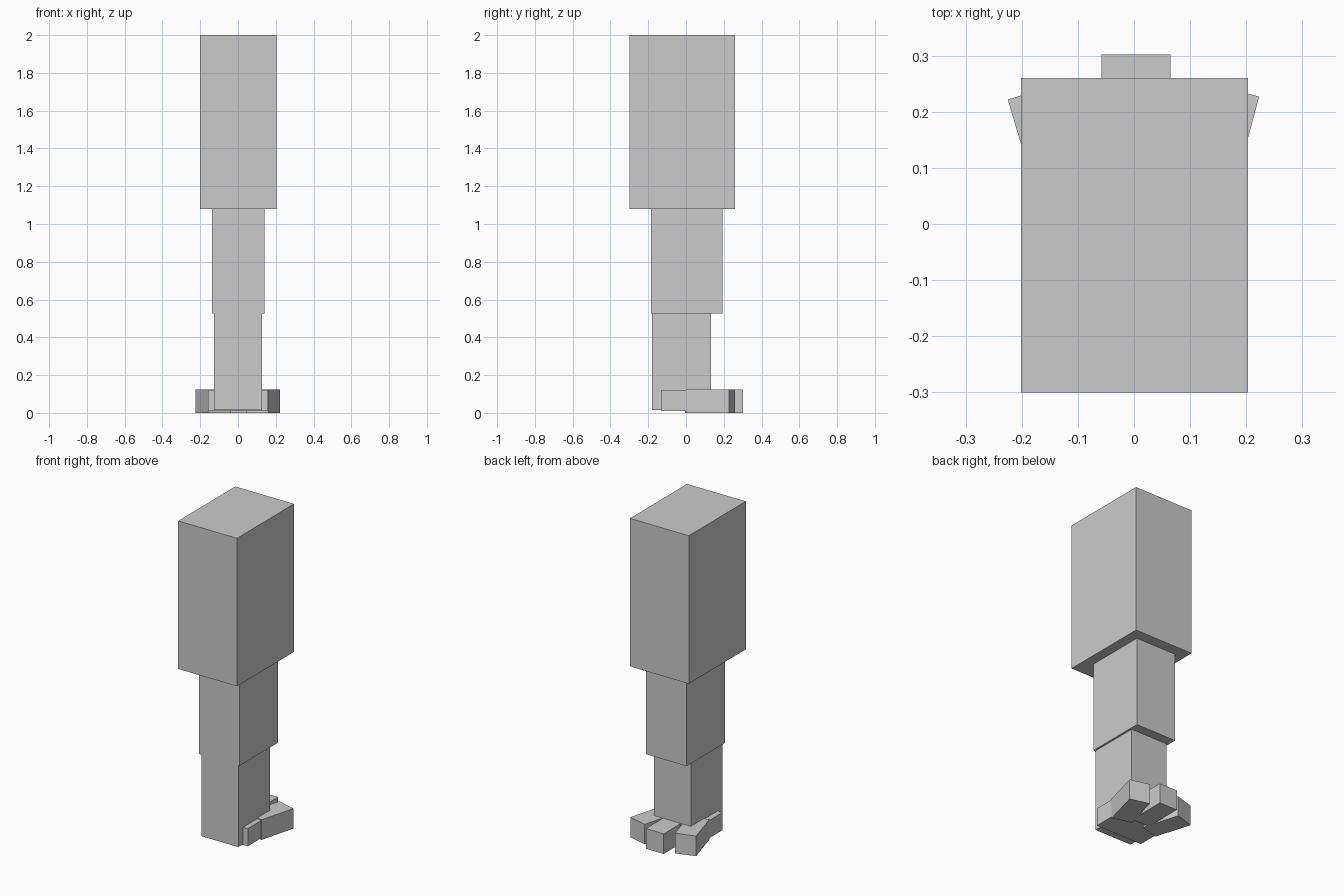
import bpy
from math import radians, sin, cos

if "Cube" in bpy.data.objects:
    bpy.data.objects.remove(bpy.data.objects["Cube"])


def box(name, x, y, z, angle=0.0):
    """Box from (min, max) ranges, turned about its own vertical axis."""
    bpy.ops.mesh.primitive_cube_add(
        size=1, location=[sum(r) / 2 for r in (x, y, z)], rotation=(0, 0, angle))
    ob = bpy.context.object
    ob.name = name
    ob.scale = [r[1] - r[0] for r in (x, y, z)]
    return ob


# Stacked leg segments
box("upper_leg", (-0.201, 0.203), (-0.30, 0.26), (1.08, 2.0))
box("middle_leg", (-0.138, 0.140), (-0.186, 0.192), (0.525, 1.08))
box("lower_leg", (-0.126, 0.128), (-0.18, 0.133), (0.015, 0.525))

# Foot pad that carries the toes
box("foot_pad", (-0.16, 0.16), (-0.132, 0.14), (0.01, 0.12))

# Middle toe
box("middle_toe", (-0.058, 0.065), (0.06, 0.302), (0.0, 0.125))

# Outer toes, splayed outwards from their front outer corner
width, length = 0.125, 0.236
for name, side, cx, cy, deg in (("right_toe", 1, 0.223, 0.227, 15),
                                ("left_toe", -1, -0.225, 0.222, 16.5)):
    a = radians(deg)
    mx = cx - side * (cos(a) * width / 2 + sin(a) * length / 2)
    my = cy + sin(a) * width / 2 - cos(a) * length / 2
    box(name, (mx - width / 2, mx + width / 2),
        (my - length / 2, my + length / 2), (0.0, 0.125), -side * a)
